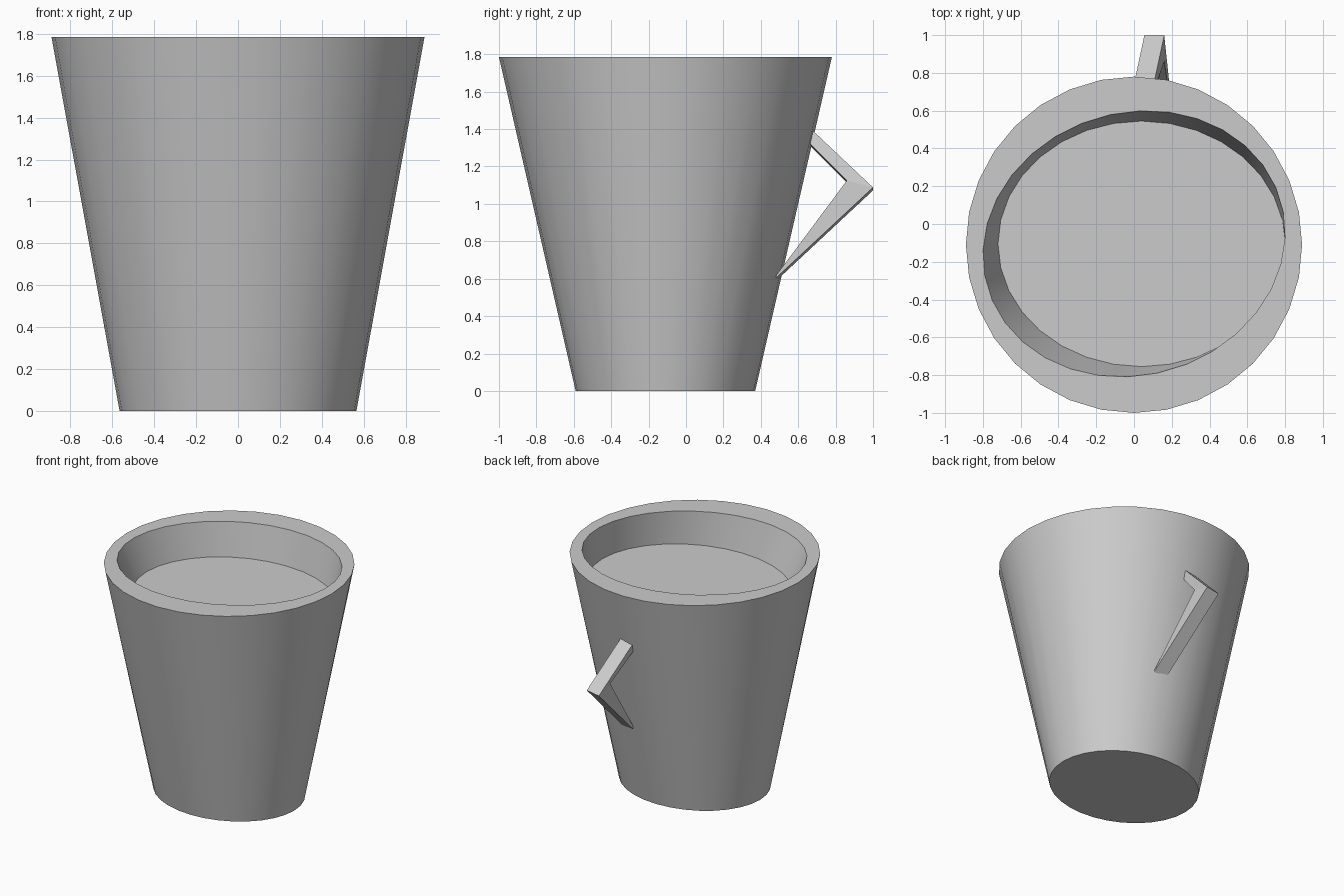
import bpy, bmesh, math

if "Cube" in bpy.data.objects:
    bpy.data.objects.remove(bpy.data.objects["Cube"])

SEG = 32
TOP = 1.785


def finish(bm, name):
    bmesh.ops.recalc_face_normals(bm, faces=bm.faces)
    mesh = bpy.data.meshes.new(name)
    bm.to_mesh(mesh)
    bm.free()
    obj = bpy.data.objects.new(name, mesh)
    bpy.context.collection.objects.link(obj)
    return obj


def ring(bm, cx, cy, rx, ry, z, turn=0.0):
    """Elliptical ring of vertices, its long axis turned by some degrees."""
    a = math.radians(turn)
    verts = []
    for i in range(SEG):
        t = 2 * math.pi * i / SEG - a
        u, v = rx * math.cos(t), ry * math.sin(t)
        verts.append(bm.verts.new((cx + u * math.cos(a) - v * math.sin(a),
                                   cy + u * math.sin(a) + v * math.cos(a), z)))
    return verts


def bridge(bm, r1, r2):
    n = len(r1)
    for i in range(n):
        j = (i + 1) % n
        bm.faces.new((r1[i], r1[j], r2[j], r2[i]))


# Cup: tapered outer wall, flat rim, slightly skewed recess with a flat floor
bm = bmesh.new()
rings = [ring(bm, 0, -0.11, 0.565, 0.48, 0),
         ring(bm, 0, -0.11, 0.89, 0.89, TOP),
         ring(bm, 0, -0.105, 0.809, 0.694, TOP, 17),
         ring(bm, 0.04, -0.105, 0.76, 0.65, TOP - 0.26)]
for lower, upper in zip(rings, rings[1:]):
    bridge(bm, lower, upper)
bm.faces.new(rings[0])
bm.faces.new(rings[-1])
cup = finish(bm, "cup")
bpy.context.view_layer.objects.active = cup
cup.select_set(True)
bpy.ops.object.shade_smooth_by_angle(angle=math.radians(30))

# Handle: bent bar tapering to its lower end, leaning sideways as it descends
WIDTH = 0.105
# left x, outer (y, z), inner (y, z)
sections = [(-0.02, (0.65, 1.41), (0.63, 1.35)),
            (0.055, (1.00, 1.08), (0.86, 1.12)),
            (0.11, (0.48, 0.595), (0.48, 0.61))]
bm = bmesh.new()
loops = []
for x, (yo, zo), (yi, zi) in sections:
    loops.append([bm.verts.new(p) for p in (
        (x, yo, zo - 0.008), (x + WIDTH, yo, zo + 0.008),
        (x + WIDTH, yi, zi + 0.005), (x, yi, zi - 0.005))])
for first, second in zip(loops, loops[1:]):
    bridge(bm, first, second)
bm.faces.new(loops[0])
bm.faces.new(loops[-1])
finish(bm, "handle")
